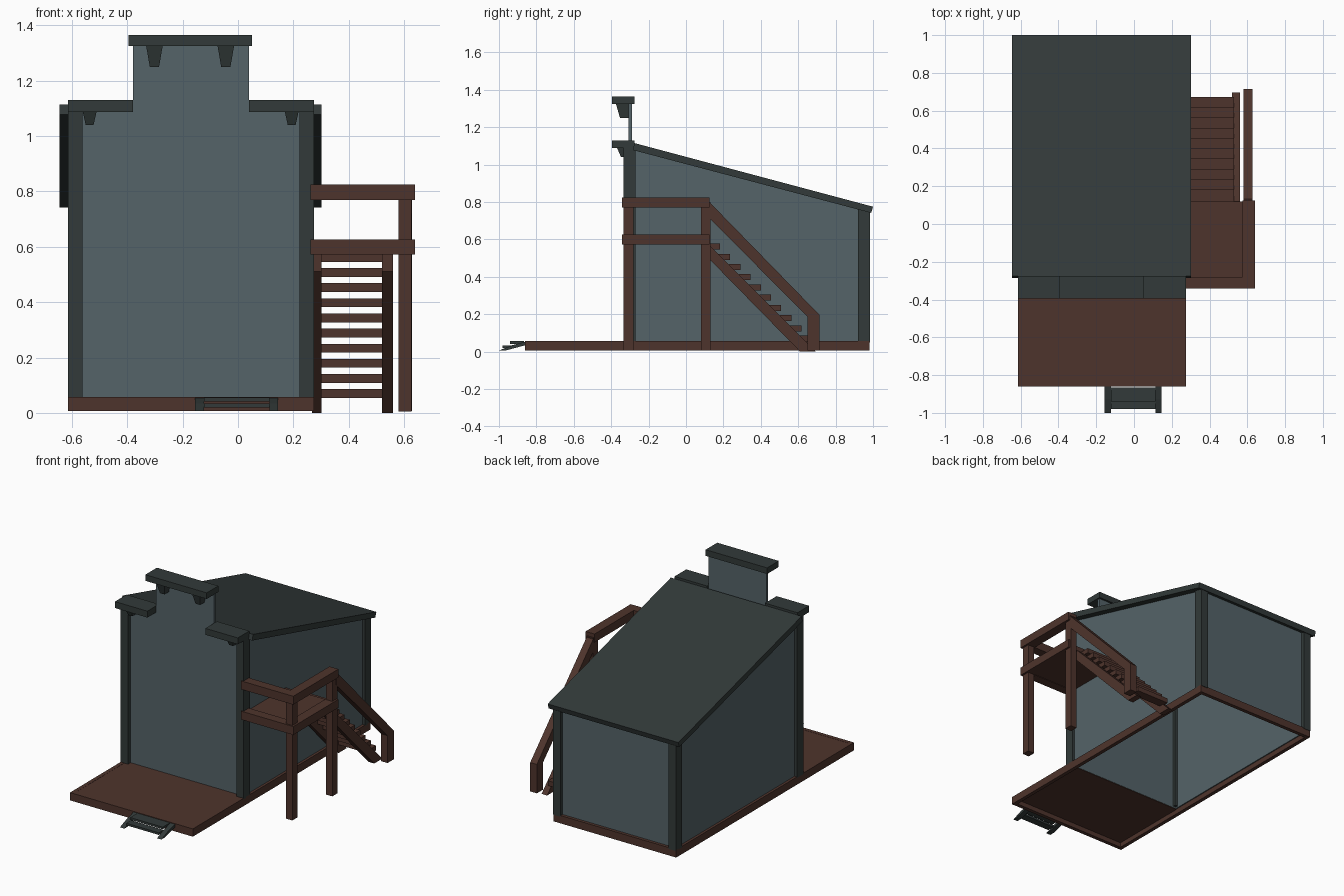
import bpy, bmesh

if "Cube" in bpy.data.objects:
    bpy.data.objects.remove(bpy.data.objects["Cube"])


def material(name, rgb):
    m = bpy.data.materials.new(name)
    m.diffuse_color = (*rgb, 1)
    m.use_nodes = True
    m.node_tree.nodes["Principled BSDF"].inputs["Base Color"].default_value = m.diffuse_color
    return m


WALL = material("blue grey siding", (0.089, 0.125, 0.138))
TRIM = material("dark green trim", (0.032, 0.042, 0.041))
WOOD = material("brown wood", (0.076, 0.034, 0.025))


def prism(name, pts, lo, hi, mat, axis="x"):
    """Extrude a profile: (y, z) points along x, or (x, z) points along y."""
    place = (lambda a, b, t: (t, a, b)) if axis == "x" else (lambda a, b, t: (a, t, b))
    bm = bmesh.new()
    A = [bm.verts.new(place(a, b, lo)) for a, b in pts]
    B = [bm.verts.new(place(a, b, hi)) for a, b in pts]
    n = len(pts)
    bm.faces.new(A)
    bm.faces.new(B)
    for i in range(n):
        bm.faces.new((A[i], A[(i + 1) % n], B[(i + 1) % n], B[i]))
    bmesh.ops.recalc_face_normals(bm, faces=bm.faces)
    me = bpy.data.meshes.new(name)
    bm.to_mesh(me)
    bm.free()
    me.materials.append(mat)
    ob = bpy.data.objects.new(name, me)
    bpy.context.collection.objects.link(ob)
    return ob


def box(name, x0, x1, y0, y1, z0, z1, mat):
    return prism(name, [(y0, z0), (y1, z0), (y1, z1), (y0, z1)], x0, x1, mat)


# Base: hollow rim with deck boards only in front of the house
box("porch_deck", -0.60, 0.26, -0.85, -0.29, 0.037, 0.056, WOOD)
for n, x in (("left", -0.615), ("right", 0.25)):
    box("base_rim_" + n, x, x + 0.025, -0.86, 0.98, 0.006, 0.057, WOOD)
for n, y in (("front", -0.86), ("back", 0.955)):
    box("base_rim_" + n, -0.615, 0.275, y, y + 0.025, 0.006, 0.057, WOOD)


# Roof: sloping slab
def roof_z(y):
    return 1.115 - 0.2656 * (y + 0.28)


prism("roof", [(-0.285, 1.078), (0.99, roof_z(0.99) - 0.036), (1.0, roof_z(1.0)), (-0.275, 1.115)],
      -0.645, 0.302, TRIM)

# Walls: stepped false front, sloped sides, low back
prism("front_wall", [(-0.6, 0.04), (0.26, 0.04), (0.26, 1.1), (0.04, 1.1), (0.04, 1.33),
                     (-0.38, 1.33), (-0.38, 1.1), (-0.6, 1.1)], -0.308, -0.288, WALL, "y")
for n, x in (("left", -0.598), ("right", 0.243)):
    prism("side_wall_" + n, [(-0.3, 0.04), (0.955, 0.04), (0.955, roof_z(0.955) - 0.03),
                             (-0.3, roof_z(-0.3) - 0.03)], x, x + 0.015, WALL)
box("back_wall", -0.6, 0.26, 0.945, 0.96, 0.04, 0.76, WALL)

# Corner posts
for n, x in (("left", -0.615), ("right", 0.222)):
    box("front_post_" + n, x, x + 0.053, -0.335, -0.27, 0.05, 1.092, TRIM)
    prism("back_post_" + n, [(0.92, 0.05), (0.983, 0.05), (0.983, roof_z(0.983) - 0.03),
                             (0.92, roof_z(0.92) - 0.03)], x, x + 0.053, TRIM)

# Cornice caps
box("top_cap", -0.395, 0.05, -0.395, -0.275, 1.325, 1.365, TRIM)
box("left_cap", -0.615, -0.38, -0.395, -0.275, 1.088, 1.13, TRIM)
box("right_cap", 0.04, 0.275, -0.395, -0.275, 1.088, 1.13, TRIM)


# Tapered brackets below the caps
def bracket(name, x, top, w, h, front):
    ob = box(name, x - w, x + w, front, -0.3, top - h, top + 0.005, TRIM)
    for v in ob.data.vertices:
        if v.co.z < top - h / 2:
            v.co.x = x + (v.co.x - x) * 0.55
            if v.co.y < -0.31:
                v.co.y += 0.022


for i, x in enumerate((-0.302, -0.044)):
    bracket("top_bracket_%d" % i, x, 1.322, 0.03, 0.073, -0.375)
for i, x in enumerate((-0.536, 0.194)):
    bracket("side_bracket_%d" % i, x, 1.088, 0.026, 0.047, -0.37)

# Small porch steps
for n, x in (("left", -0.155), ("right", 0.113)):
    prism("porch_step_side_" + n, [(-1.0, 0.006), (-0.965, 0.006), (-0.86, 0.034),
                                   (-0.86, 0.053), (-0.93, 0.034)], x, x + 0.032, TRIM)
box("porch_tread_low", -0.123, 0.113, -0.98, -0.93, 0.02, 0.034, TRIM)
box("porch_tread_high", -0.123, 0.113, -0.94, -0.865, 0.042, 0.056, TRIM)

# Raised landing: boards, two levels of beams, posts
box("landing_boards", 0.262, 0.6, -0.32, 0.12, 0.575, 0.605, WOOD)
for n, z in (("floor", 0.572), ("rail", 0.77)):
    box(n + "_beam_front", 0.262, 0.64, -0.342, -0.28, z, z + 0.055, WOOD)
    box(n + "_beam_side", 0.575, 0.64, -0.342, 0.125, z, z + 0.055, WOOD)
for n, y in (("front", -0.333), ("back", 0.08)):
    box("landing_post_" + n, 0.58, 0.627, y, y + 0.052, 0.005, 0.8, WOOD)

# Staircase: two stringers and ten treads
for n, x0, x1 in (("inner", 0.268, 0.302), ("outer", 0.52, 0.56)):
    prism("stringer_" + n, [(0.11, 0.585), (0.11, 0.51), (0.61, 0.0), (0.695, 0.0)], x0, x1, WOOD)
for k in range(10):
    y, z = 0.12 + 0.0545 * k, 0.578 - 0.0547 * k
    box("stair_tread_%d" % k, 0.29, 0.53, y, y + 0.062, z - 0.032, z, WOOD)

# Sloping handrail with its lower post
prism("handrail", [(0.12, 0.805), (0.12, 0.72), (0.65, 0.185), (0.715, 0.195)], 0.58, 0.628, WOOD)
box("handrail_post", 0.58, 0.628, 0.65, 0.715, 0.006, 0.195, WOOD)
